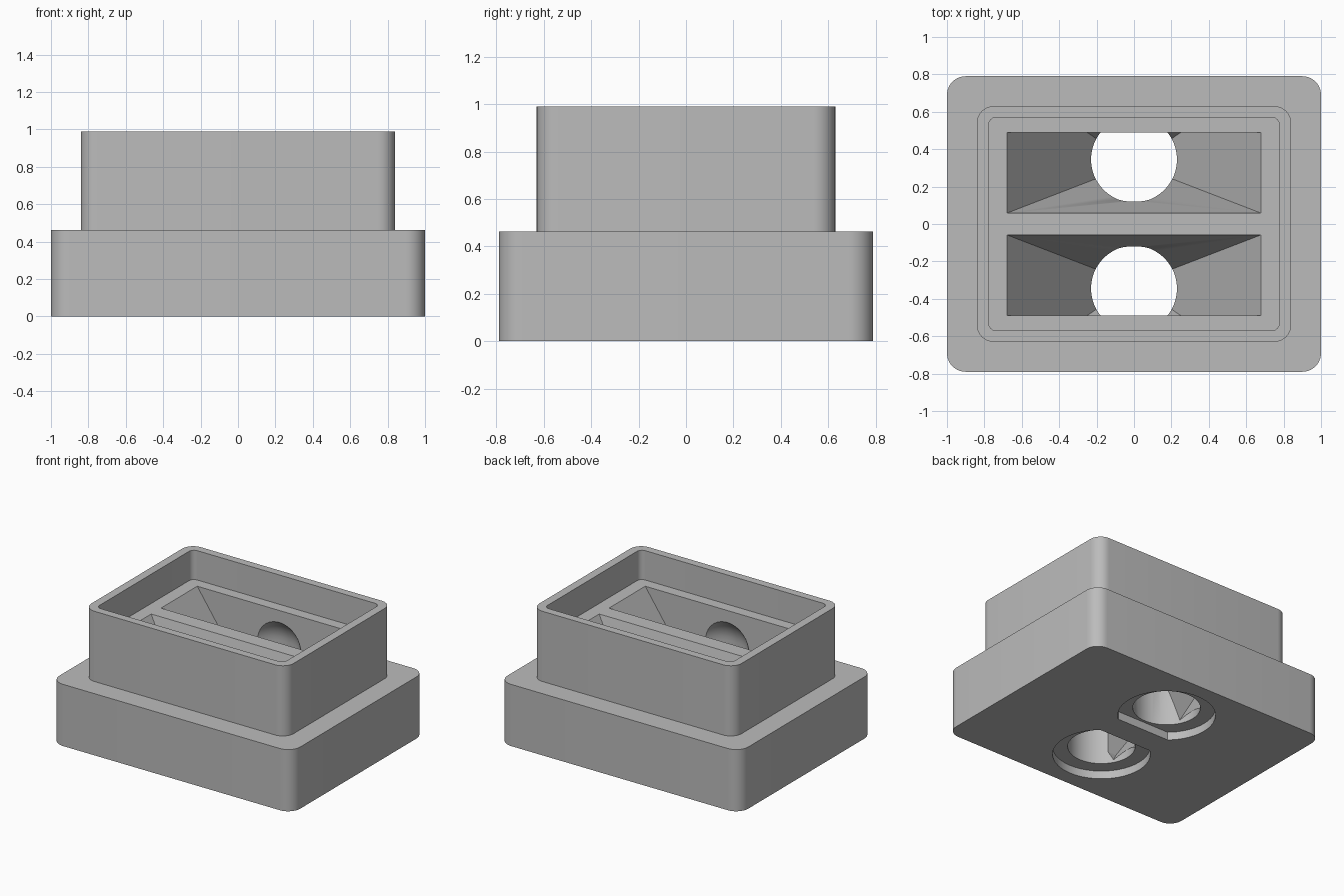
import bpy, bmesh, math
from mathutils import Vector, Matrix

cube = bpy.data.objects.get("Cube")
if cube:
    bpy.data.objects.remove(cube, do_unlink=True)

# Single grey plastic
grey = bpy.data.materials.new("grey plastic")
grey.use_nodes = True
COLOUR = (0.5, 0.5, 0.5, 1)
grey.diffuse_color = COLOUR
grey.node_tree.nodes["Principled BSDF"].inputs["Base Color"].default_value = COLOUR

FLOOR = 0.77      # floor of the upper recess
LAMP_Y = 0.345    # distance of each lamp hole from the middle


def finish(name, bm):
    bmesh.ops.recalc_face_normals(bm, faces=bm.faces[:])
    mesh = bpy.data.meshes.new(name)
    bm.to_mesh(mesh)
    bm.free()
    mesh.materials.append(grey)
    ob = bpy.data.objects.new(name, mesh)
    bpy.context.collection.objects.link(ob)
    return ob


def rounded_block(name, hx, hy, r, z0, z1, steps=10):
    bm = bmesh.new()
    ring = []
    for q, (sx, sy) in enumerate(((1, 1), (-1, 1), (-1, -1), (1, -1))):
        for i in range(steps + 1):
            a = (q + i / steps) * math.pi / 2
            ring.append(bm.verts.new((sx * (hx - r) + r * math.cos(a),
                                      sy * (hy - r) + r * math.sin(a), z0)))
    face = bm.faces.new(ring)
    top = bmesh.ops.extrude_face_region(bm, geom=[face])["geom"]
    bmesh.ops.translate(bm, vec=(0, 0, z1 - z0),
                        verts=[v for v in top if isinstance(v, bmesh.types.BMVert)])
    return finish(name, bm)


def clip(bm, point, normal):
    # Cut away everything beyond a plane and cap the opening
    cut = bmesh.ops.bisect_plane(bm, geom=bm.verts[:] + bm.edges[:] + bm.faces[:],
                                 plane_co=point, plane_no=normal, clear_outer=True)
    edges = [e for e in cut["geom_cut"] if isinstance(e, bmesh.types.BMEdge)]
    bmesh.ops.holes_fill(bm, edges=edges, sides=0)


def beam_cutter(s):
    # Tapered light pocket with an upright outer wall
    bm = bmesh.new()
    apex = Vector((0, s * 0.32, -0.21))
    rim = [(-0.68, 0.058), (0.68, 0.058), (0.68, 0.78), (-0.68, 0.78)]
    base = [bm.verts.new(apex + (Vector((x, s * y, FLOOR)) - apex) * 1.03) for x, y in rim]
    tip = bm.verts.new(apex)
    bm.faces.new(base)
    for i in range(4):
        bm.faces.new((base[i], base[(i + 1) % 4], tip))
    clip(bm, (0, s * 0.488, 0), (0, s, 0))
    return finish("pocket_cutter", bm)


def lamp_cutter(s):
    # Domed lamp body
    bm = bmesh.new()
    r, zc, n = 0.23, 0.5, 12
    pts = [(0, -0.05), (r, -0.05)]
    pts += [(r * math.cos(i / n * math.pi / 2), zc + r * math.sin(i / n * math.pi / 2))
            for i in range(n)] + [(0, zc + r)]
    verts = [bm.verts.new((x, 0, z)) for x, z in pts]
    edges = [bm.edges.new(p) for p in zip(verts, verts[1:])]
    bmesh.ops.spin(bm, geom=verts + edges, cent=(0, 0, 0), axis=(0, 0, 1),
                   angle=2 * math.pi, steps=48)
    bmesh.ops.remove_doubles(bm, verts=bm.verts[:], dist=0.0001)
    bmesh.ops.translate(bm, vec=(0, s * LAMP_Y, 0), verts=bm.verts[:])
    return finish("lamp_cutter", bm)


def flange_cutter(s):
    # Shallow round seat with one flat side facing the middle
    bm = bmesh.new()
    bmesh.ops.create_cone(bm, cap_ends=True, segments=48, radius1=0.333, radius2=0.333,
                          depth=0.2, matrix=Matrix.Translation((0, s * LAMP_Y, -0.04)))
    clip(bm, (0, s * (LAMP_Y - 0.25), 0), (0, -s, 0))
    return finish("flange_cutter", bm)


def combine(target, tool, operation):
    tool.hide_render = True
    mod = target.modifiers.new(operation.title(), "BOOLEAN")
    mod.operation, mod.solver, mod.object = operation, "EXACT", tool
    bpy.context.view_layer.objects.active = target
    bpy.ops.object.modifier_apply(modifier=mod.name)
    bpy.data.objects.remove(tool, do_unlink=True)


# Stepped body with an open upper recess
housing = rounded_block("lamp_housing", 1.0, 0.79, 0.1, 0, 0.463)
combine(housing, rounded_block("upper_body", 0.84, 0.63, 0.09, 0.2, 0.99), "UNION")
combine(housing, rounded_block("recess_cutter", 0.777, 0.57, 0.04, FLOOR, 1.2), "DIFFERENCE")

# Two mirrored lamp openings
for side in (1, -1):
    for make in (beam_cutter, lamp_cutter, flange_cutter):
        combine(housing, make(side), "DIFFERENCE")

bpy.ops.object.select_all(action="DESELECT")
housing.select_set(True)
bpy.context.view_layer.objects.active = housing
bpy.ops.object.shade_smooth_by_angle(angle=math.radians(25))
